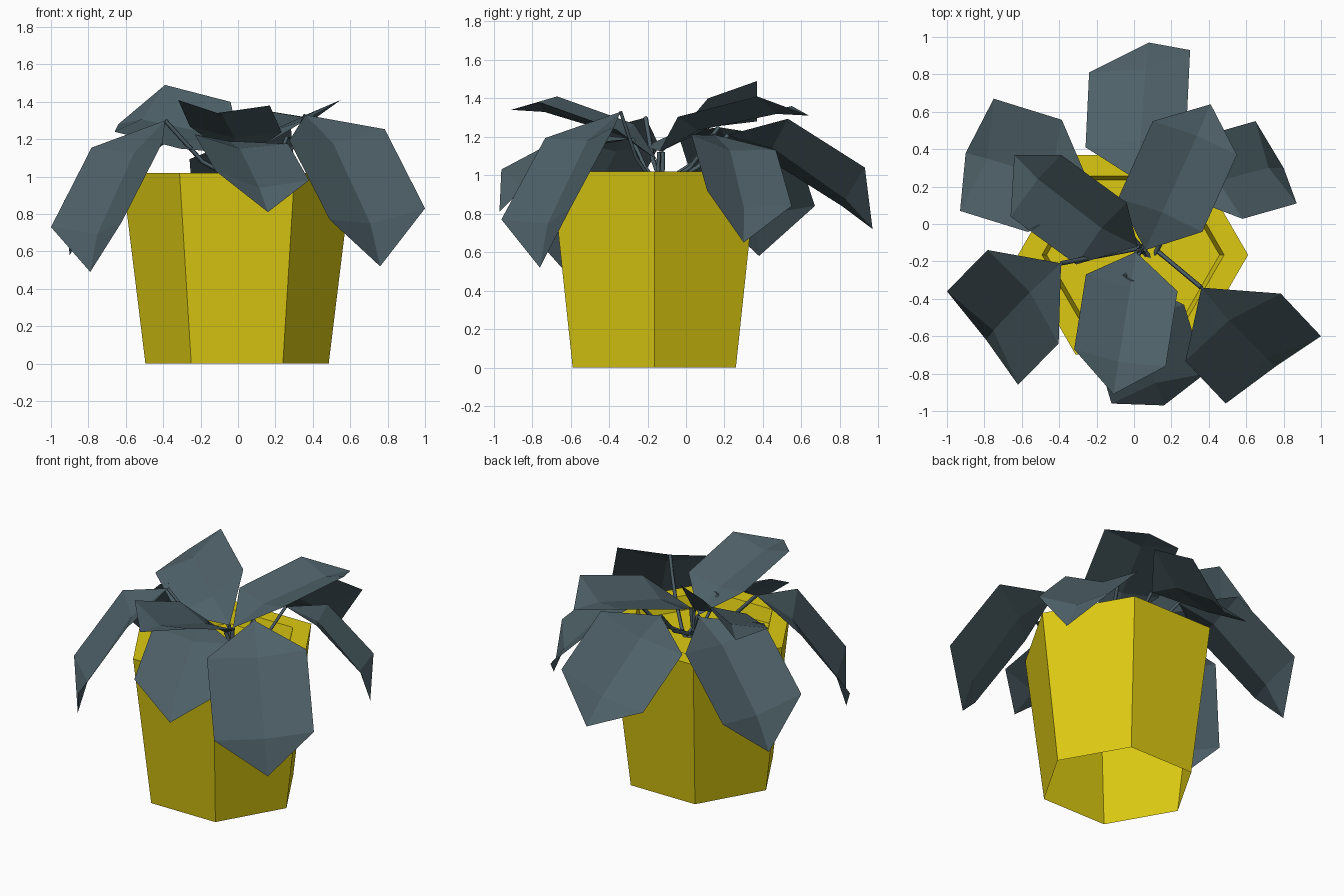
import bpy, bmesh, math
from mathutils import Vector as V

if "Cube" in bpy.data.objects:
    bpy.data.objects.remove(bpy.data.objects["Cube"])


def material(name, rgb):
    m = bpy.data.materials.new(name)
    m.diffuse_color = (*rgb, 1)
    m.use_nodes = True
    m.node_tree.nodes["Principled BSDF"].inputs["Base Color"].default_value = m.diffuse_color
    return m


YELLOW = material("yellow glaze", (0.72, 0.59, 0.006))
SLATE = material("slate leaf", (0.075, 0.118, 0.137))


def make_object(name, verts, faces, mat):
    mesh = bpy.data.meshes.new(name)
    mesh.from_pydata([tuple(v) for v in verts], [], faces)
    mesh.materials.append(mat)
    obj = bpy.data.objects.new(name, mesh)
    bpy.context.collection.objects.link(obj)
    return obj


# Pot: six-sided shell, open below, with a thick rim and a shallow filled top
profile = [(0.49, 0.0), (0.615, 1.02), (0.487, 1.02), (0.462, 0.93)]
verts, faces = [], []
for r, z in profile:
    for i in range(6):
        a = math.radians(60 * i)
        verts.append((r * math.cos(a) - 0.005, r * math.sin(a) - 0.165, z))
for k in range(len(profile) - 1):
    for i in range(6):
        j = (i + 1) % 6
        faces.append((6 * k + i, 6 * k + j, 6 * k + 6 + j, 6 * k + 6 + i))
faces.append(tuple(range(18, 24)))
make_object("pot", verts, faces, YELLOW)


# Leaf: base, two pairs of edge points, tip, creased down along the midrib
def leaf(name, base, left, right, tip):
    b, l2, r2, t = V(base), V(left), V(right), V(tip)
    mid = (l2 + r2) / 2
    side = (r2 - l2) / 2
    shoulder = b + 0.46 * (mid - b) - 0.49 * (t - mid)
    out = mid - shoulder
    crease = side.cross(out).normalized() * side.length * 0.28
    crease1 = side.cross(shoulder - b + out).normalized() * side.length * 0.2
    verts = [b, shoulder - side, shoulder - crease1, shoulder + side,
             l2, mid - crease, r2, t]
    faces = [(0, 2, 1), (0, 3, 2), (1, 2, 5, 4), (2, 3, 6, 5), (4, 5, 7), (5, 6, 7)]
    return make_object(name, verts, faces, SLATE)


# Stem: thin bent tube from the middle of the pot to the leaf base
def stem(name, base, i):
    end = V(base)
    a = math.radians(40 * i)
    start = V((0.08 + 0.04 * math.cos(a), -0.14 + 0.04 * math.sin(a), 0.92))
    bend = start.lerp(end, 0.6)
    bend.z = start.z + 0.42 * (end.z - start.z)
    curve = bpy.data.curves.new(name, 'CURVE')
    curve.dimensions = '3D'
    curve.bevel_depth = 0.012
    curve.bevel_resolution = 0
    curve.use_fill_caps = True
    sp = curve.splines.new('POLY')
    sp.points.add(2)
    for p, co in zip(sp.points, (start, bend, end)):
        p.co = (*co, 1)
    curve.materials.append(SLATE)
    bpy.context.collection.objects.link(bpy.data.objects.new(name, curve))


# base, left corner, right corner, tip
leaves = {
    "front_right": ((0.36, -0.34, 1.33), (1.0, -0.60, 0.83), (0.49, -0.96, 0.77), (0.76, -0.76, 0.52)),
    "front_left": ((-0.39, -0.21, 1.30), (-0.62, -0.86, 0.76), (-1.0, -0.36, 0.73), (-0.79, -0.62, 0.49)),
    "front_upper": ((0.01, -0.15, 1.08), (0.17, -0.76, 1.38), (-0.32, -0.67, 1.41), (-0.11, -0.91, 1.34)),
    "front_lower": ((-0.05, -0.28, 1.19), (0.38, -0.80, 0.98), (-0.12, -0.96, 1.03), (0.16, -0.97, 0.81)),
    "left_upper": ((0.02, -0.12, 1.12), (-0.66, 0.04, 1.24), (-0.39, 0.37, 1.49), (-0.64, 0.37, 1.28)),
    "back_upper": ((0.06, -0.14, 1.12), (0.10, 0.55, 1.36), (0.55, 0.37, 1.41), (0.41, 0.64, 1.31)),
    "back": ((0.04, 0.22, 1.21), (-0.24, 0.81, 0.84), (0.30, 0.93, 1.04), (0.08, 0.97, 0.72)),
    "back_left": ((-0.22, 0.17, 1.25), (-0.93, 0.07, 0.87), (-0.75, 0.67, 0.84), (-0.90, 0.38, 0.58)),
    "back_right": ((0.26, 0.15, 1.21), (0.65, 0.55, 0.84), (0.87, 0.11, 0.92), (0.80, 0.30, 0.65)),
}
for i, (name, pts) in enumerate(leaves.items()):
    leaf(name + "_leaf", *pts)
    stem(name + "_stem", pts[0], i)
